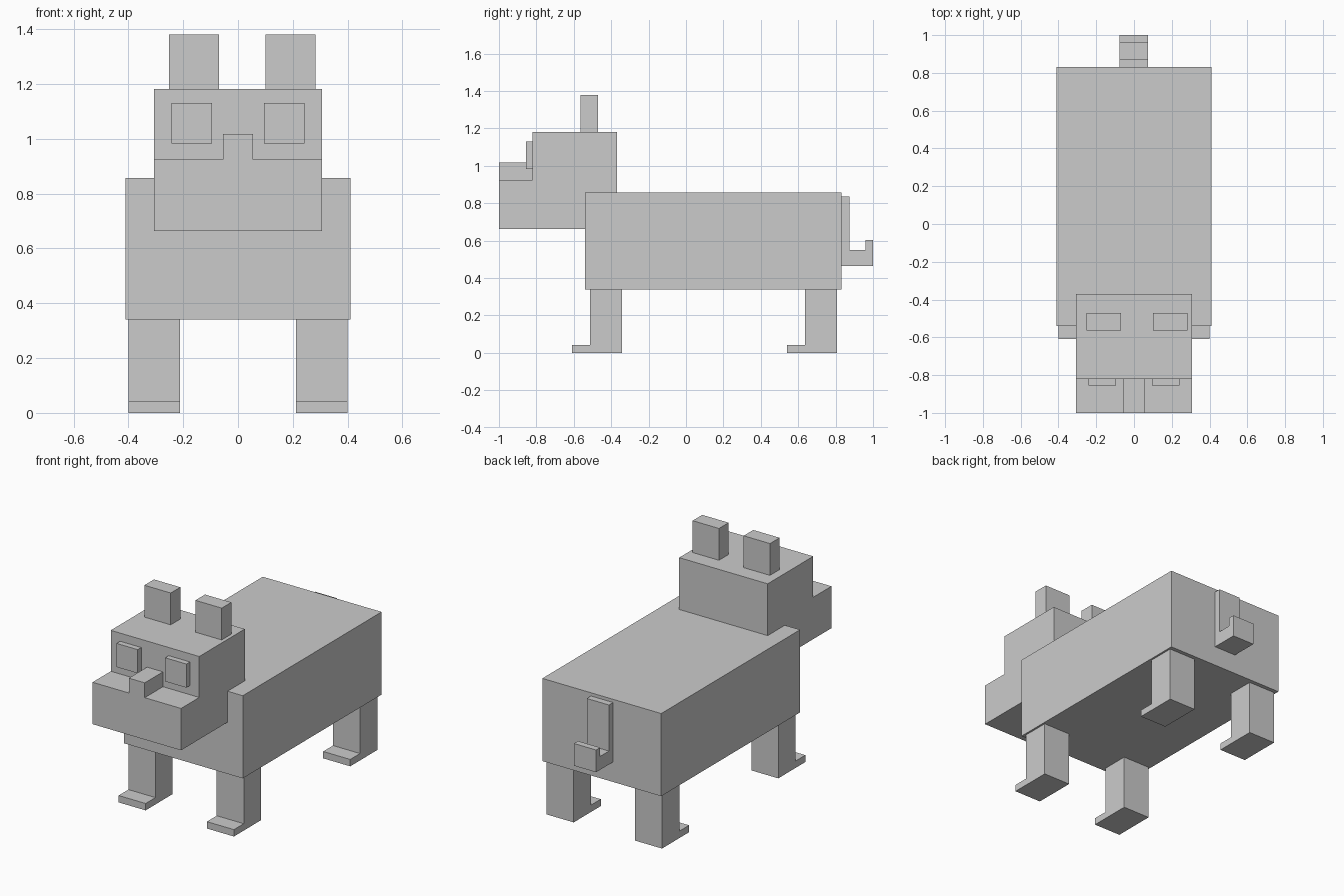
import bpy, bmesh

if "Cube" in bpy.data.objects:
    bpy.data.objects.remove(bpy.data.objects["Cube"])


def extrude_profile(name, x0, x1, profile):
    """Extrude a closed (y, z) outline from x0 to x1."""
    bm = bmesh.new()
    face = bm.faces.new([bm.verts.new((x0, y, z)) for y, z in profile])
    new = bmesh.ops.extrude_face_region(bm, geom=[face])["geom"]
    verts = [g for g in new if isinstance(g, bmesh.types.BMVert)]
    bmesh.ops.translate(bm, verts=verts, vec=(x1 - x0, 0, 0))
    bmesh.ops.recalc_face_normals(bm, faces=bm.faces)
    mesh = bpy.data.meshes.new(name)
    bm.to_mesh(mesh)
    bm.free()
    obj = bpy.data.objects.new(name, mesh)
    bpy.context.collection.objects.link(obj)
    return obj


def box(name, x0, x1, y0, y1, z0, z1):
    return extrude_profile(name, x0, x1, [(y0, z0), (y1, z0), (y1, z1), (y0, z1)])


# Body
box("body", -0.411, 0.411, -0.54, 0.832, 0.34, 0.857)

# Head with stepped snout, and nose ridge
extrude_profile("head", -0.306, 0.306, [
    (-1.0, 0.663), (-0.37, 0.663), (-0.37, 1.181),
    (-0.82, 1.181), (-0.82, 0.925), (-1.0, 0.925)])
box("nose", -0.055, 0.055, -1.0, -0.82, 0.925, 1.018)

# Ears (slightly off-centre)
box("ear_left", -0.252, -0.07, -0.565, -0.47, 1.181, 1.38)
box("ear_right", 0.101, 0.283, -0.565, -0.47, 1.181, 1.38)

# Eyes and L-shaped legs, mirrored across x
for side, label in ((-1, "left"), (1, "right")):
    a, b = sorted((side * 0.095, side * 0.242))
    box(f"eye_{label}", a, b, -0.855, -0.82, 0.982, 1.13)
    a, b = sorted((side * 0.212, side * 0.399))
    for end, y in (("front", -0.61), ("back", 0.539)):
        extrude_profile(f"{end}_leg_{label}", a, b, [
            (y, 0), (y + 0.268, 0), (y + 0.268, 0.34),
            (y + 0.097, 0.34), (y + 0.097, 0.043), (y, 0.043)])

# Hooked tail
extrude_profile("tail", -0.078, 0.075, [
    (0.832, 0.465), (1.0, 0.465), (1.0, 0.604), (0.96, 0.604),
    (0.96, 0.549), (0.873, 0.549), (0.873, 0.837), (0.832, 0.837)])
